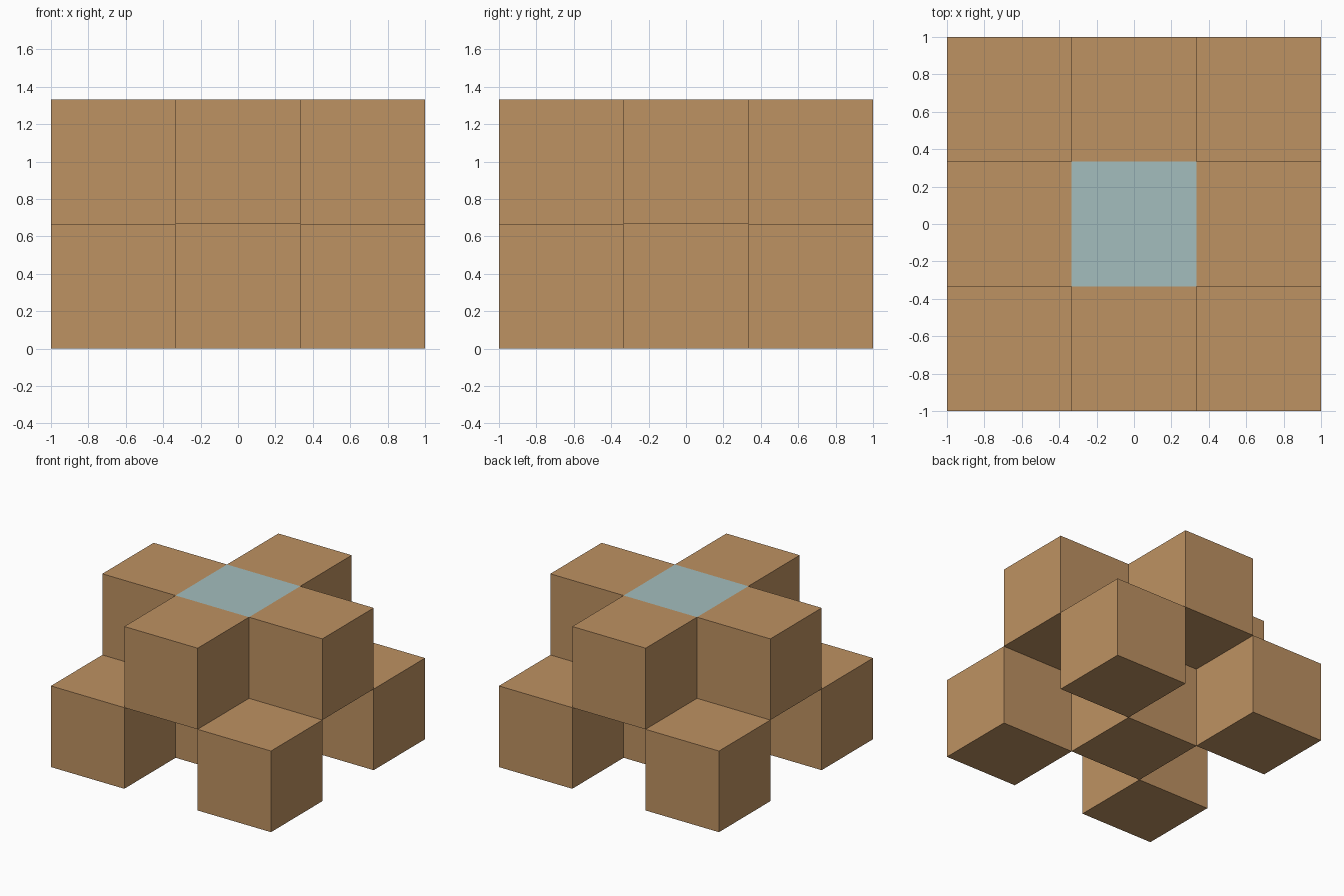
import bpy

if "Cube" in bpy.data.objects:
    bpy.data.objects.remove(bpy.data.objects["Cube"])

S = 2 / 3  # edge length of one block


def material(name, rgb):
    m = bpy.data.materials.new(name)
    m.diffuse_color = (*rgb, 1)
    m.use_nodes = True
    m.node_tree.nodes["Principled BSDF"].inputs["Base Color"].default_value = m.diffuse_color
    return m


wood = material("warm_brown", (0.515, 0.287, 0.122))
blue = material("pale_blue", (0.366, 0.509, 0.509))


def block(name, ix, iy, layer):
    bpy.ops.mesh.primitive_cube_add(size=S, location=(ix * S, iy * S, (layer + 0.5) * S))
    ob = bpy.context.object
    ob.name = name
    ob.data.materials.append(wood)
    return ob


# Lower layer: four corner blocks and the middle; upper layer: a plus shape
for ix in (-1, 0, 1):
    for iy in (-1, 0, 1):
        if (ix + iy) % 2 == 0:
            block("lower_centre_block" if ix == iy == 0 else "lower_corner_block", ix, iy, 0)
        else:
            block("upper_arm_block", ix, iy, 1)

# Upper middle block, with a pale blue top face
centre = block("upper_centre_block", 0, 0, 1)
centre.data.materials.append(blue)
for p in centre.data.polygons:
    if p.normal.z > 0.9:
        p.material_index = 1
